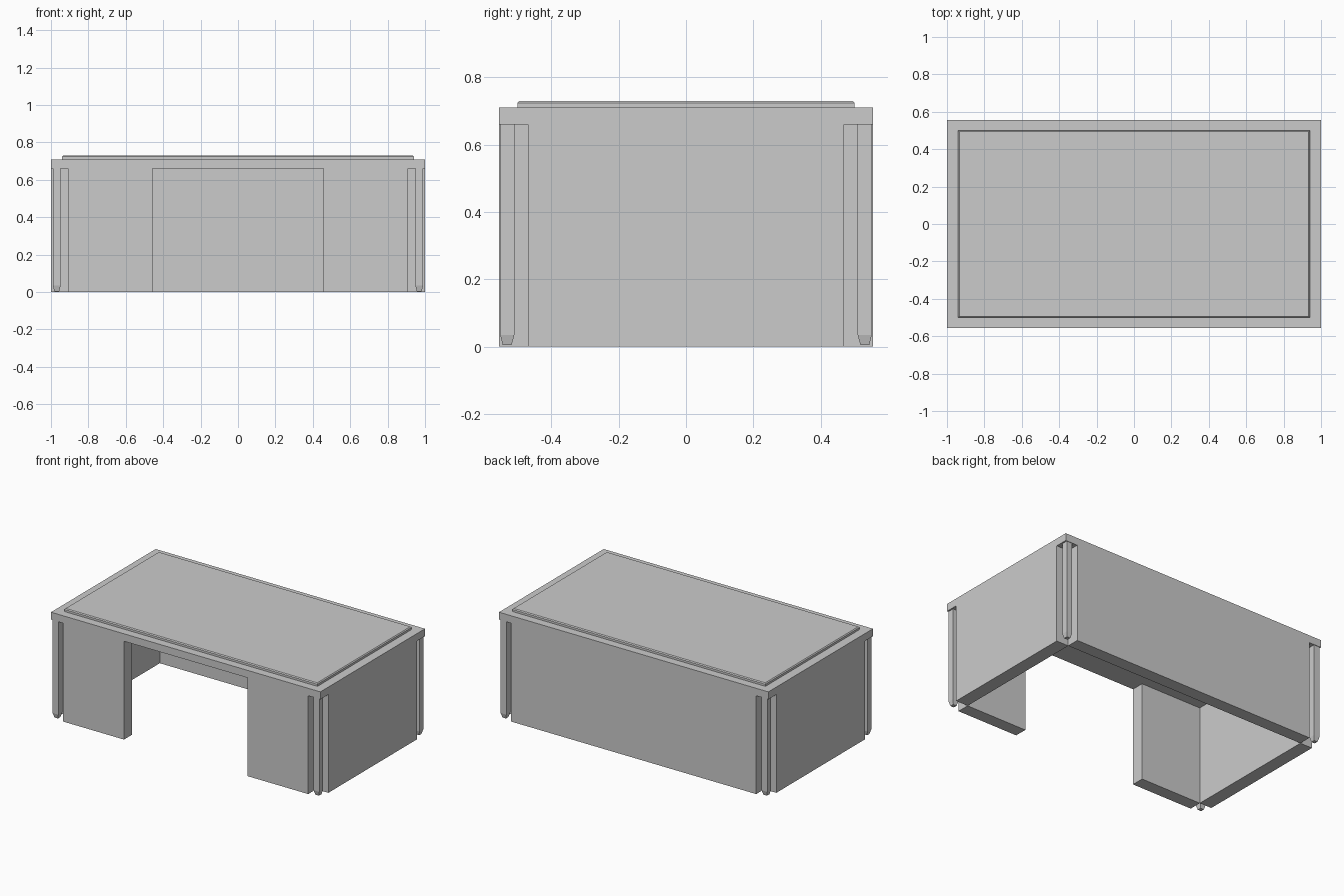
import bpy, bmesh

if "Cube" in bpy.data.objects:
    bpy.data.objects.remove(bpy.data.objects["Cube"])


def box(name, lo, hi):
    """Axis-aligned box between two corners."""
    bm = bmesh.new()
    bmesh.ops.create_cube(bm, size=1)
    for v in bm.verts:
        v.co = [a + (c + 0.5) * (b - a) for a, b, c in zip(lo, hi, v.co)]
    me = bpy.data.meshes.new(name)
    bm.to_mesh(me)
    bm.free()
    ob = bpy.data.objects.new(name, me)
    bpy.context.collection.objects.link(ob)
    return ob


def corner_post(name, sx, sy):
    """Square post standing free in the corner notch, with a tapered foot."""
    cx, cy = 0.969 * sx, 0.531 * sy
    bm = bmesh.new()
    rings = []
    for z, h in ((0.004, 0.013), (0.035, 0.021), (0.66, 0.021)):
        rings.append([bm.verts.new((cx + dx * h, cy + dy * h, z))
                      for dx, dy in ((-1, -1), (1, -1), (1, 1), (-1, 1))])
    for a, b in zip(rings, rings[1:]):
        for i in range(4):
            j = (i + 1) % 4
            bm.faces.new((a[i], a[j], b[j], b[i]))
    bm.faces.new(rings[0][::-1])
    bm.faces.new(rings[-1])
    me = bpy.data.meshes.new(name)
    bm.to_mesh(me)
    bm.free()
    bpy.context.collection.objects.link(bpy.data.objects.new(name, me))


X, Y = 1.0, 0.555          # outer half sizes
XI, YI = 0.91, 0.47        # inner half sizes
KNEE, TOP = 0.458, 0.66    # knee opening half width, panel height

# Table top and raised writing surface with a bevelled upper rim
box("table_top", (-X, -Y, TOP), (X, Y, 0.71))
pad = box("writing_surface", (-0.94, -0.5, 0.71), (0.94, 0.5, 0.73))
bm = bmesh.new()
bm.from_mesh(pad.data)
rim = [e for e in bm.edges if all(v.co.z > 0.72 for v in e.verts)]
bmesh.ops.bevel(bm, geom=rim, offset=0.006, segments=1, affect='EDGES')
bm.to_mesh(pad.data)
bm.free()

# Back panel
box("back_panel", (-XI, YI, 0), (XI, Y, TOP))

# Side panels, front panels and corner posts, mirrored left and right
for side, s in (("left", -1), ("right", 1)):
    x0, x1 = sorted((s * XI, s * X))
    box(side + "_side_panel", (x0, -YI, 0), (x1, YI, TOP))
    x0, x1 = sorted((s * KNEE, s * XI))
    box(side + "_front_panel", (x0, -Y, 0), (x1, -YI, TOP))
    for end, t in (("front", -1), ("back", 1)):
        corner_post(f"{side}_{end}_post", s, t)
